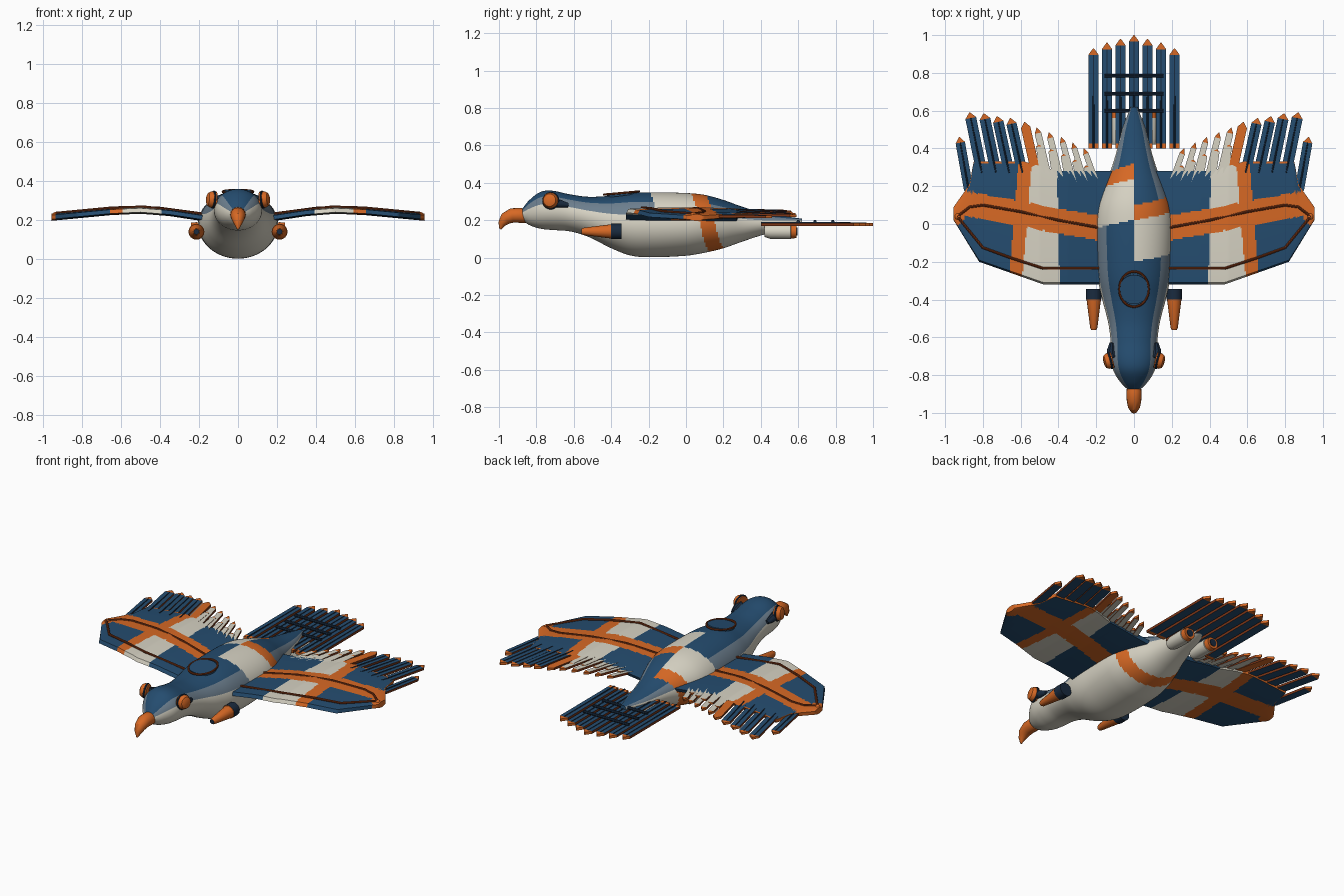
import bpy, math
from mathutils import Vector

if "Cube" in bpy.data.objects:
    bpy.data.objects.remove(bpy.data.objects["Cube"])


def material(name, rgb):
    m = bpy.data.materials.new(name)
    m.diffuse_color = (*rgb, 1)
    m.use_nodes = True
    m.node_tree.nodes["Principled BSDF"].inputs["Base Color"].default_value = m.diffuse_color
    return m


BLUE = material("blue", (0.018, 0.073, 0.16))
ORANGE = material("orange", (0.68, 0.14, 0.018))
CREAM = material("cream", (0.68, 0.65, 0.55))
SLATE = material("slate", (0.15, 0.21, 0.27))
NAVY = material("dark navy", (0.010, 0.024, 0.05))
RUST = material("rust", (0.20, 0.036, 0.008))


def loft(name, rings, rule, angle=35):
    """Skin a list of closed rings; rule(centre, ring, segment) gives the material."""
    n = len(rings[0])
    verts = [Vector(p) for r in rings for p in r]
    faces, keys = [], []
    for i in range(len(rings) - 1):
        for j in range(n):
            k = (j + 1) % n
            faces.append((i * n + j, i * n + k, (i + 1) * n + k, (i + 1) * n + j))
            keys.append((i, j))
    last = len(rings) - 1
    faces += [tuple(range(n))[::-1], tuple(last * n + j for j in range(n))]
    keys += [(0, -1), (last - 1, -1)]
    # turn the skin outward
    vol = sum(verts[f[0]].dot(verts[f[t]].cross(verts[f[t + 1]])) for f in faces for t in range(1, len(f) - 1))
    if vol < 0:
        faces = [f[::-1] for f in faces]
    me = bpy.data.meshes.new(name)
    me.from_pydata(verts, [], faces)
    used = []
    for p, (i, j) in zip(me.polygons, keys):
        m = rule(p.center, i, j) if callable(rule) else rule
        if m not in used:
            used.append(m)
            me.materials.append(m)
        p.material_index = used.index(m)
    ob = bpy.data.objects.new(name, me)
    bpy.context.collection.objects.link(ob)
    bpy.ops.object.select_all(action='DESELECT')
    ob.select_set(True)
    bpy.context.view_layer.objects.active = ob
    bpy.ops.object.shade_smooth_by_angle(angle=math.radians(angle))
    return ob


def lin(pts, x):
    for (x0, y0), (x1, y1) in zip(pts, pts[1:]):
        if x <= x1:
            return y0 + (y1 - y0) * (x - x0) / (x1 - x0)
    return pts[-1][1]


def spline(rows, y):
    """Smooth interpolation of rows (y, a, b, c)."""
    i = max(k for k in range(len(rows) - 1) if rows[k][0] <= y or k == 0)
    a, b = rows[i], rows[i + 1]
    p, q = rows[max(i - 1, 0)], rows[min(i + 2, len(rows) - 1)]
    h, t = b[0] - a[0], (y - a[0]) / (b[0] - a[0])
    out = []
    for c in range(1, len(a)):
        m0, m1 = (b[c] - p[c]) / (b[0] - p[0]) * h, (q[c] - a[c]) / (q[0] - a[0]) * h
        out.append((2*t**3 - 3*t*t + 1) * a[c] + (t**3 - 2*t*t + t) * m0
                   + (3*t*t - 2*t**3) * b[c] + (t**3 - t*t) * m1)
    return out


def sweep(name, path, radii, rule, n=16):
    """Round tube along a path."""
    path = [Vector(p) for p in path]
    rings = []
    for i, p in enumerate(path):
        d = path[min(i + 1, len(path) - 1)] - path[max(i - 1, 0)]
        if d.length < 1e-6:
            d = path[-1] - path[0]
        d.normalize()
        u = d.cross(Vector((0, 0, 1))).normalized()
        v = d.cross(u)
        rings.append([p + radii[i] * (math.cos(a) * u + math.sin(a) * v)
                      for a in (2 * math.pi * k / n for k in range(n))])
    return loft(name, rings, rule)


def ring(name, loc, r, minor, rot, scale, mat):
    bpy.ops.mesh.primitive_torus_add(location=loc, rotation=rot, major_radius=r, minor_radius=minor,
                                     major_segments=32, minor_segments=8)
    ob = bpy.context.object
    ob.name, ob.scale = name, scale
    ob.data.materials.append(mat)
    bpy.ops.object.shade_smooth_by_angle()


def feather(name, base, tip, width, thick, mat, tip_len=0.03, base_mat=None):
    """Flat pointed plate with rust edges, a coloured tip and a raised shaft."""
    base, tip = Vector(base), Vector(tip)
    d = tip - base
    length = d.length
    d.normalize()
    side = d.cross(Vector((0, 0, 1))).normalized() * width / 2
    up = Vector((0, 0, thick / 2))
    rings = []
    for s, w in ((0, 1), (0.025, 1), (length - tip_len, 1), (length, 0.08)):
        p = base + d * s
        rings.append([p - side*w + up, p + side*w + up, p + side*w - up, p - side*w - up])

    def rule(c, i, j):
        if i == 2:
            return ORANGE
        if j in (1, 3):
            return RUST
        return base_mat if i == 0 and base_mat else mat
    loft(name, rings, rule)
    if mat is BLUE:
        sweep(name + "_shaft", [base + up, base + up + d * (length - tip_len)], [0.005, 0.003], NAVY, 6)


# body: y, half width, bottom, top
BODY = [(-0.88, 0.03, 0.205, 0.255), (-0.84, 0.07, 0.175, 0.305), (-0.78, 0.108, 0.155, 0.35),
        (-0.72, 0.122, 0.148, 0.358), (-0.62, 0.124, 0.14, 0.338), (-0.52, 0.137, 0.11, 0.325),
        (-0.4, 0.168, 0.05, 0.331), (-0.3, 0.19, 0.012, 0.345), (-0.2, 0.2, 0.002, 0.349),
        (0.0, 0.205, 0.01, 0.345), (0.1, 0.192, 0.026, 0.335), (0.2, 0.158, 0.05, 0.308),
        (0.3, 0.118, 0.085, 0.272), (0.4, 0.088, 0.118, 0.243), (0.5, 0.062, 0.145, 0.225),
        (0.62, 0.018, 0.18, 0.208)]
SEG = 80
rings = []
for i in range(161):
    y = -0.88 + 1.5 * i / 160
    w, b, t = spline(BODY, y)
    rings.append([(w * math.sin(2*math.pi*j/SEG), y, (t+b)/2 + (t-b)/2 * math.cos(2*math.pi*j/SEG))
                  for j in range(SEG)])


def body_rule(c, i, j):
    f = (j + 0.5) / SEG
    u = c.y - 0.06 - 0.22 * f          # spiral band round the body
    if abs(u) < 0.04:
        return ORANGE
    if -0.26 < u < 0:
        return CREAM
    a = min(f, 1 - f) * 360
    return BLUE if a < 45 else SLATE if a < 72 else CREAM


loft("body", rings, body_rule, 60)

# hooked beak
sweep("beak", [(0, -0.85, 0.222), (0, -0.89, 0.226), (0, -0.93, 0.225), (0, -0.965, 0.208), (0, -0.985, 0.18),
               (0, -0.993, 0.152)], [0.036, 0.04, 0.039, 0.033, 0.02, 0.005], ORANGE)

# back hatch
ring("hatch_rim", (0, -0.345, 0.345), 0.085, 0.006, (0.09, 0, 0), (0.92, 1.1, 1), RUST)
sweep("hatch_lid", [(0, -0.345, 0.33), (0.0001, -0.347, 0.347)], [0.078, 0.078], BLUE, 32)

# wing outline and height
LEAD = [(0.1, -0.32), (0.48, -0.32), (0.82, -0.2), (0.955, 0.02)]
TRAIL = [(0.1, 0.28), (0.4, 0.28), (0.58, 0.33), (0.85, 0.33), (0.87, 0.21), (0.955, 0.09)]
HEIGHT = [(0.1, 0.203), (0.2, 0.215), (0.35, 0.238), (0.5, 0.25), (0.65, 0.243), (0.955, 0.214)]


def wing_rule(c, i, j):
    x, y = abs(c.x), c.y
    spar = -0.02 + 0.185 * (x - 0.2)
    if abs(y - spar) < 0.066 or (x > 0.9 and abs(y - 0.06) < 0.09 - (0.955 - x)):
        return ORANGE
    bar = 0.603 - 0.08 * y
    if abs(x - bar) < 0.035 or (x > 0.6 and y > lin(TRAIL, x) - 0.012):
        return ORANGE
    return CREAM if 0.4 + 0.02 * y < x < bar else BLUE


N = 60
for s, label in ((-1, "left"), (1, "right")):
    rings = []
    for i in range(121):
        x = 0.1 + 0.855 * i / 120
        a, b, z = lin(LEAD, x), lin(TRAIL, x), lin(HEIGHT, x)
        loop = []
        for j in range(2 * N):
            t = j / N if j <= N else 2 - j / N
            h = 0.005 + 0.013 * math.sqrt(max(0, math.sin(math.pi * min(1, t * 0.9 + 0.05))))
            loop.append((s * x, a + (b - a) * t, z + (h if 0 < j <= N else -h)))
        rings.append(loop)
    loft(label + "_wing", rings, wing_rule, 40)

    # raised piping on the wing
    for part, pts in (("spar_pipe", [(0.18, -0.02), (0.4, 0.02), (0.6, 0.065), (0.8, 0.1), (0.87, 0.09), (0.935, 0.04)]),
                      ("front_pipe", [(0.18, -0.235), (0.48, -0.235), (0.65, -0.18), (0.8, -0.125), (0.935, 0.04)])):
        sweep(f"{label}_{part}", [(s * x, y, lin(HEIGHT, x) + 0.019) for x, y in pts], [0.007] * len(pts), RUST, 8)
    bpy.ops.mesh.primitive_uv_sphere_add(segments=16, ring_count=8, radius=0.02, location=(s * 0.932, 0.04, 0.222))
    bpy.context.object.name = label + "_wing_tip_light"
    bpy.context.object.data.materials.append(ORANGE)

    # wing feathers: tip x, tip y, width, colour
    tips = [(0.87, 0.59, 0.058, BLUE), (0.795, 0.585, 0.058, BLUE), (0.725, 0.57, 0.056, BLUE),
            (0.655, 0.56, 0.054, BLUE), (0.58, 0.54, 0.05, ORANGE), (0.515, 0.51, 0.036, CREAM),
            (0.45, 0.485, 0.034, CREAM), (0.385, 0.46, 0.032, CREAM), (0.325, 0.43, 0.03, CREAM),
            (0.265, 0.40, 0.03, CREAM)]
    for k, (x, y, w, m) in enumerate(tips):
        bx = x - 0.065
        feather(f"{label}_wing_feather_{k+1}", (s*bx, lin(TRAIL, bx) - 0.06, lin(HEIGHT, bx) + 0.004),
                (s*x, y, lin(HEIGHT, x) + 0.002), w, 0.014, m)
        # small covert between the main feathers
        if m is CREAM:
            feather(f"{label}_covert_{k+1}", (s*(bx + 0.03), 0.23, lin(HEIGHT, bx) + 0.008),
                    (s*(x - 0.01), y - 0.09, lin(HEIGHT, x) + 0.004), 0.03, 0.012, CREAM, 0.01)
    feather(label + "_outer_feather", (s*0.875, 0.18, 0.222), (s*0.925, 0.46, 0.218), 0.05, 0.014, BLUE)

    # eyes with a navy cowl
    ax = Vector((s, -0.25, 0.1)).normalized()
    eye = Vector((s * 0.115, -0.72, 0.303))
    sweep(label + "_eye", [eye, eye + ax*0.025, eye + ax*0.04, eye + ax*0.046], [0.042, 0.042, 0.034, 0.02],
          ORANGE, 20)
    ring(label + "_eye_rim", eye + ax * 0.012, 0.041, 0.006, ax.to_track_quat('Z', 'Y').to_euler(), (1, 1, 1), NAVY)
    sweep(label + "_eye_cowl", [(s*0.118, -0.71, 0.295), (s*0.122, -0.67, 0.287), (s*0.118, -0.63, 0.28)],
          [0.026, 0.022, 0.012], NAVY, 10)

    # shoulder pods: navy socket, orange cone, dark muzzle
    sweep(label + "_pod", [(s*0.213, y, 0.14) for y in (-0.345, -0.4, -0.401, -0.55, -0.56)],
          [0.041, 0.041, 0.038, 0.019, 0.014], lambda c, i, j: NAVY if i == 0 or (i == 3 and j < 0) else ORANGE)

    # tail jets with orange nozzle ring and dark outlet
    sweep(label + "_jet", [(s*0.085, y, 0.14) for y in (0.42, 0.45, 0.56, 0.561, 0.592)],
          [0.03, 0.04, 0.042, 0.038, 0.036], lambda c, i, j: ORANGE if i == 3 else CREAM, 20)
    sweep(label + "_jet_outlet", [(s*0.085, 0.585, 0.14), (s*0.085, 0.596, 0.14)], [0.022, 0.022], NAVY)

# tail fan and its cross bars
for k in range(-3, 4):
    feather(f"tail_feather_{k+4}", (k*0.0715, 0.4, 0.178),
            (k*0.0715, 1.0 - (0, 0.02, 0.04, 0.07)[abs(k)], 0.178), 0.055, 0.016, BLUE, 0.035, ORANGE)
for k, y in enumerate((0.6, 0.69, 0.785)):
    sweep(f"tail_bar_{k+1}", [(-0.155, y, 0.193), (0.155, y, 0.193)], [0.009, 0.009], NAVY, 8)
